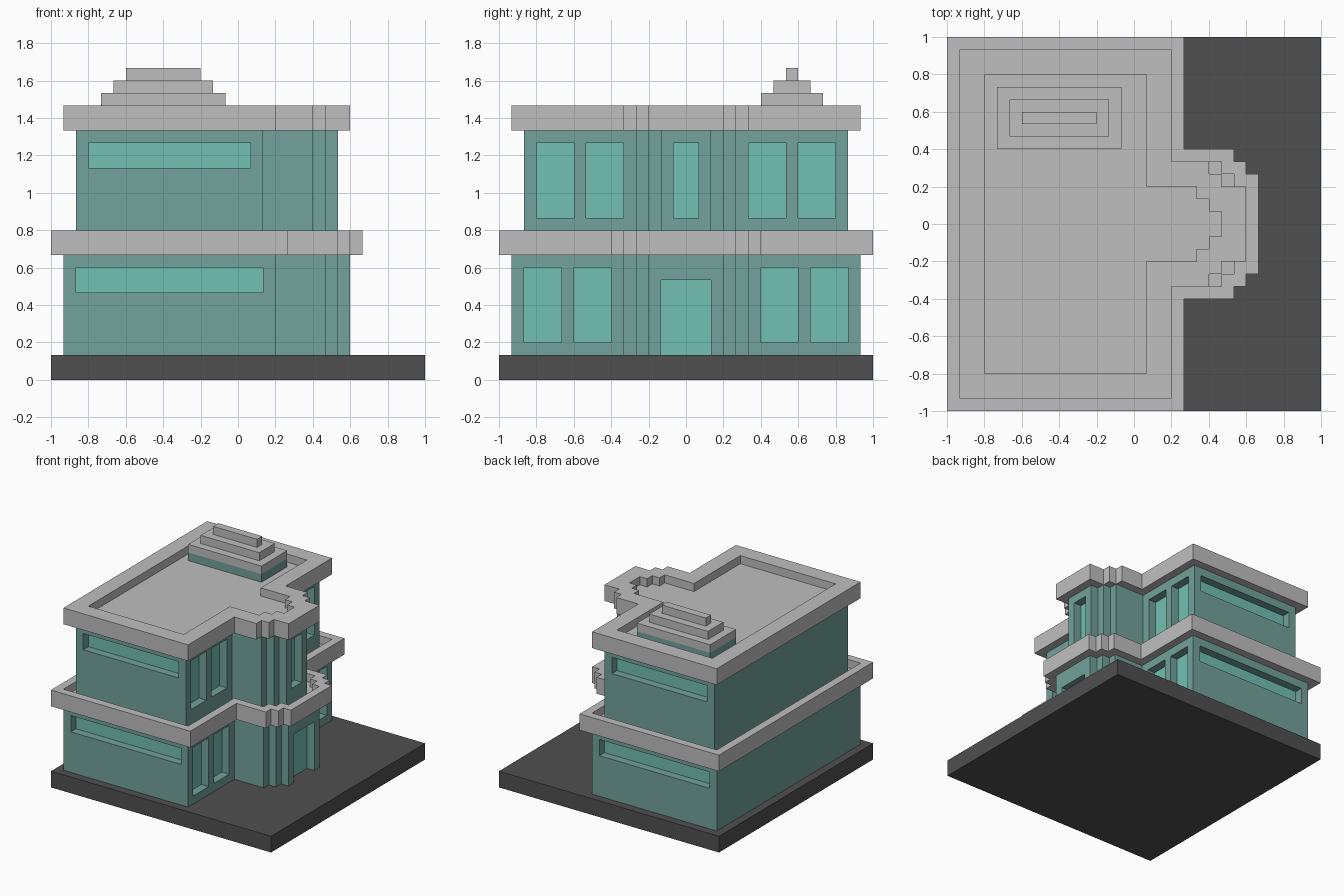
import bpy, bmesh
from mathutils import Vector

U = 1 / 15  # every part snaps to this grid step

cube = bpy.data.objects.get("Cube")
if cube:
    bpy.data.objects.remove(cube)


def material(name, rgb):
    m = bpy.data.materials.new(name)
    m.use_nodes = True
    m.diffuse_color = (*rgb, 1)
    m.node_tree.nodes["Principled BSDF"].inputs["Base Color"].default_value = (*rgb, 1)
    return m


WALL = material("teal wall", (0.17, 0.36, 0.33))
GLASS = material("pale teal glass", (0.165, 0.527, 0.45))
TRIM = material("light grey trim", (0.52, 0.52, 0.52))
GROUND = material("dark grey base", (0.08, 0.08, 0.08))


def prism(bm, outline, z0, z1):
    """Extrude a counter-clockwise outline between two heights."""
    face = bm.faces.new([bm.verts.new((x * U, y * U, z0 * U)) for x, y in outline])
    top = bmesh.ops.extrude_face_region(bm, geom=[face])["geom"]
    verts = [v for v in top if isinstance(v, bmesh.types.BMVert)]
    bmesh.ops.translate(bm, verts=verts, vec=(0, 0, (z1 - z0) * U))


def rect(x0, x1, y0, y1):
    return [(x0, y0), (x1, y0), (x1, y1), (x0, y1)]


def plan(half, front, bay):
    """Rectangular plan with a stepped bay on +x; bay lists (half width, reach)."""
    side, x = [(-half, -half), (front, -half)], front
    for y, reach in bay:
        side += [(x, -y), (reach, -y)]
        x = reach
    return side + [(px, -py) for px, py in reversed(side)]


def build(name, solids, *mats):
    """Object made of (outline, z0, z1) prisms."""
    bm = bmesh.new()
    for s in solids:
        prism(bm, *s)
    bmesh.ops.recalc_face_normals(bm, faces=bm.faces)
    mesh = bpy.data.meshes.new(name)
    bm.to_mesh(mesh)
    bm.free()
    for m in mats:
        mesh.materials.append(m)
    obj = bpy.data.objects.new(name, mesh)
    bpy.context.collection.objects.link(obj)
    return obj


def carve(obj, solids):
    """Subtract prisms from an object and bake the result."""
    cutter = build("cutter", solids)
    cutter.hide_render = True
    mod = obj.modifiers.new("recess", "BOOLEAN")
    mod.operation, mod.solver, mod.object = "DIFFERENCE", "EXACT", cutter
    bpy.context.view_layer.update()
    graph = bpy.context.evaluated_depsgraph_get()
    mesh = bpy.data.meshes.new_from_object(obj.evaluated_get(graph))
    obj.modifiers.clear()
    obj.data = mesh
    bpy.data.objects.remove(cutter)


def storey(name, outline, z0, z1, openings):
    """Walls with recessed openings: (axis, recess plane, outward sign, a0, a1, z0, z1)."""
    obj = build(name, [(outline, z0, z1)], WALL, GLASS)
    cuts = []
    for axis, plane, sign, a0, a1, b0, b1 in openings:
        lo, hi = sorted((plane, plane + 1.4 * sign))
        box = rect(lo, hi, a0, a1) if axis == 0 else rect(a0, a1, lo, hi)
        cuts.append((box, b0, b1))
    carve(obj, cuts)
    # glass on the back face of each recess
    for p in obj.data.polygons:
        c = Vector(p.center) / U
        p.material_index = 0
        for axis, plane, sign, a0, a1, b0, b1 in openings:
            if (p.normal[axis] * sign > 0.9 and abs(c[axis] - plane) < 0.05
                    and a0 < c[1 - axis] < a1 and b0 < c.z < b1):
                p.material_index = 1


def tall_windows(plane, spans, z0, z1):
    return [(0, plane, 1, *sorted((s * a, s * b)), z0, z1)
            for a, b in spans for s in (-1, 1)]


def side_bands(plane, x0, x1, z0, z1):
    return [(1, s * plane, s, x0, x1, z0, z1) for s in (-1, 1)]


# Base slab
build("base_slab", [(rect(-15, 15, -15, 15), 0, 2)], GROUND)

# Ground storey with door, tall windows and side bands
lower_plan = plan(14, 3, [(5, 7), (4, 8), (3, 9)])
storey("ground_storey", lower_plan, 2, 10,
       tall_windows(2, [(6, 9), (10, 13)], 3, 9)
       + side_bands(13, -13, 2, 7, 9)
       + [(0, 8, 1, -2, 2, 1.5, 8)])

# Ledge around the middle, hollowed on top
ledge = build("middle_ledge", [(plan(15, 4, [(6, 8), (5, 9), (4, 10)]), 10, 12)], TRIM)
carve(ledge, [(lower_plan, 11, 13)])

# Upper storey
storey("upper_storey", plan(13, 2, [(4, 6), (3, 7), (2, 8)]), 11, 20,
       tall_windows(1, [(5, 8), (9, 12)], 13, 19)
       + side_bands(12, -12, 1, 17, 19)
       + [(0, 7, 1, -1, 1, 13, 19)])

# Roof with sunken deck
roof = build("roof_parapet", [(plan(14, 3, [(5, 6), (4, 7), (3, 9)]), 20, 22)], TRIM)
carve(roof, [(plan(12, 1, [(3, 5), (2, 6), (1, 7)]), 21, 23)])

# Stepped rooftop block
build("rooftop_block_wall", [(rect(-11, -1, 6, 11), 21, 22)], WALL)
for i in range(3):
    build(f"rooftop_step_{i + 1}",
          [(rect(-11 + i, -1 - i, 6 + i, 11 - i), 22 + i, 23 + i)], TRIM)
